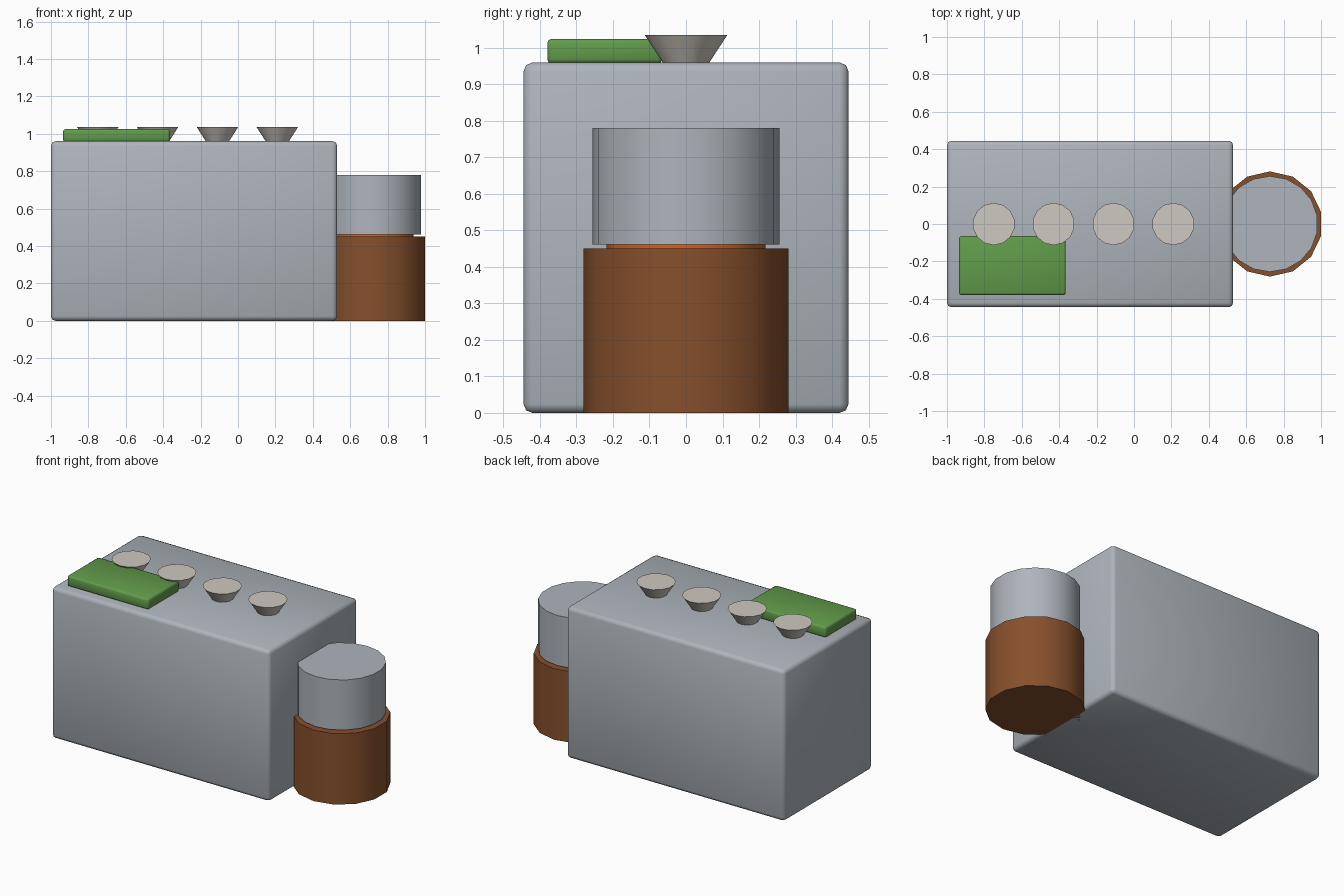
import bpy, bmesh, math
from mathutils import Matrix

old = bpy.data.objects.get("Cube")
if old:
    bpy.data.objects.remove(old, do_unlink=True)


def material(name, rgb):
    m = bpy.data.materials.new(name)
    m.use_nodes = True
    m.diffuse_color = (*rgb, 1)
    m.node_tree.nodes["Principled BSDF"].inputs["Base Color"].default_value = (*rgb, 1)
    return m


steel = material("steel grey", (0.42, 0.46, 0.50))
brown = material("rust brown", (0.24, 0.08, 0.025))
orange = material("ember orange", (0.60, 0.13, 0.02))
green = material("board green", (0.12, 0.33, 0.07))
stone = material("warm grey", (0.62, 0.58, 0.53))


def finish(bm, name, mat, angle):
    mesh = bpy.data.meshes.new(name)
    bm.to_mesh(mesh)
    bm.free()
    mesh.materials.append(mat)
    ob = bpy.data.objects.new(name, mesh)
    bpy.context.collection.objects.link(ob)
    bpy.ops.object.select_all(action="DESELECT")
    ob.select_set(True)
    bpy.context.view_layer.objects.active = ob
    bpy.ops.object.shade_smooth_by_angle(angle=math.radians(angle))


def box(name, mat, low, high, bevel):
    bm = bmesh.new()
    bmesh.ops.create_cube(bm, size=1)
    for v in bm.verts:
        v.co = [h if c > 0 else l for c, l, h in zip(v.co, low, high)]
    bmesh.ops.bevel(bm, geom=bm.edges[:], offset=bevel, segments=2,
                    profile=0.5, affect="EDGES")
    finish(bm, name, mat, 50)


def drum(name, mat, x, r_low, r_high, z_low, z_high, sides):
    bm = bmesh.new()
    bmesh.ops.create_cone(
        bm, cap_ends=True, segments=sides, radius1=r_low, radius2=r_high,
        depth=z_high - z_low,
        matrix=Matrix.Translation((x, 0, (z_low + z_high) / 2)))
    # put a corner on the y axis
    bm.verts.ensure_lookup_table()
    corner = bm.verts[0].co
    turn = math.pi / 2 - math.atan2(corner.y, corner.x - x)
    bmesh.ops.rotate(bm, verts=bm.verts[:], cent=(x, 0, 0),
                     matrix=Matrix.Rotation(turn, 3, "Z"))
    finish(bm, name, mat, 31)


# main block and the board lying on it
box("main_block", steel, (-1, -0.445, 0), (0.53, 0.445, 0.96), 0.024)
box("green_board", green, (-0.935, -0.38, 0.957), (-0.365, -0.065, 1.025), 0.012)

# flared bowls in a row
for i in range(4):
    drum(f"bowl_{i + 1}", stone, -0.75 + 0.32 * i, 0.062, 0.113, 0.957, 1.035, 14)

# side barrel with its glowing core and the tank above
drum("barrel", brown, 0.727, 0.281, 0.281, 0, 0.45, 14)
drum("ember_core", orange, 0.727, 0.218, 0.218, 0.44, 0.466, 14)
drum("upper_tank", steel, 0.727, 0.256, 0.256, 0.462, 0.78, 18)
